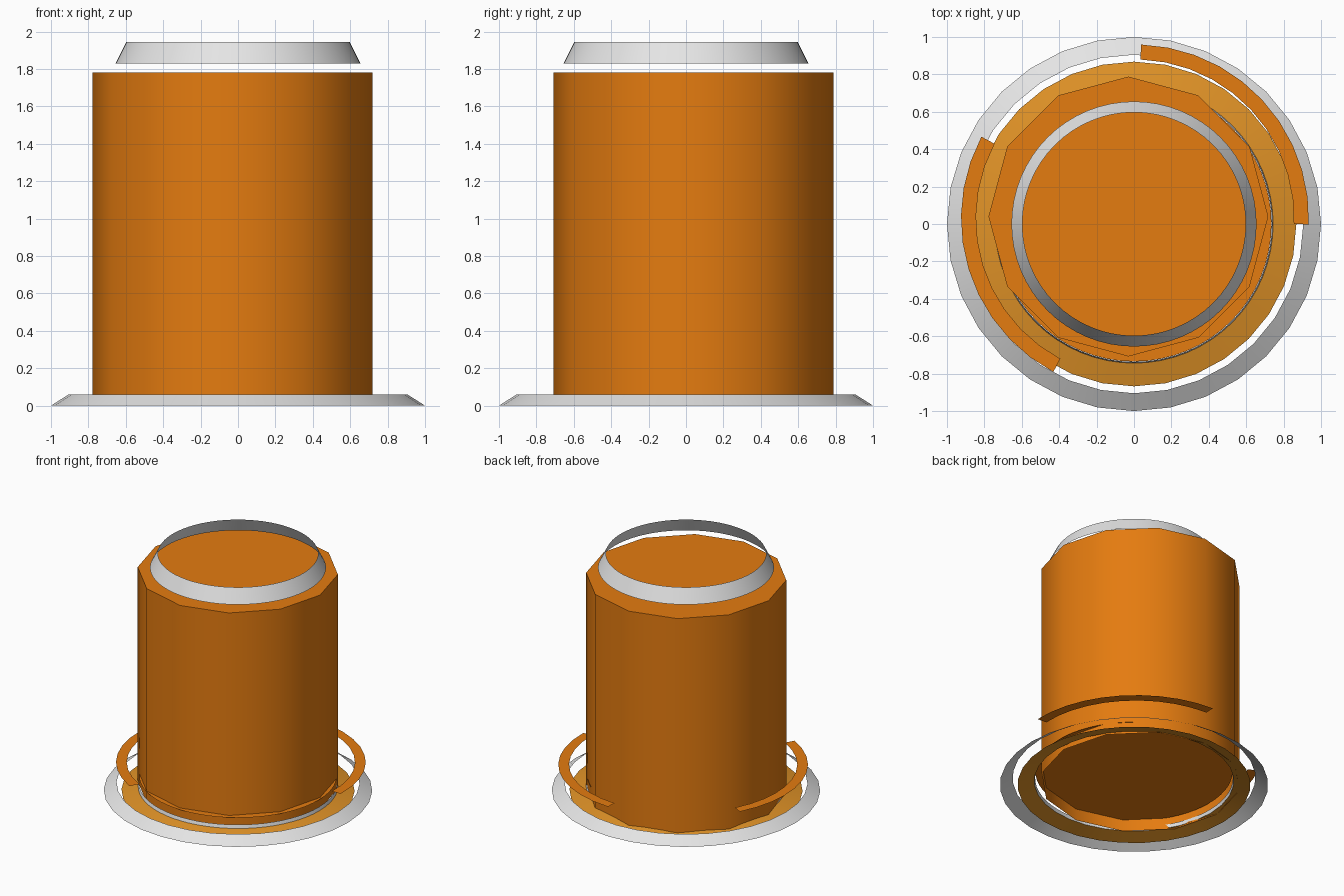
import bpy, math

if "Cube" in bpy.data.objects:
    bpy.data.objects.remove(bpy.data.objects["Cube"])


def material(name, rgb):
    m = bpy.data.materials.new(name)
    m.diffuse_color = (*rgb, 1)
    m.use_nodes = True
    m.node_tree.nodes["Principled BSDF"].inputs["Base Color"].default_value = m.diffuse_color
    return m


ORANGE = material("orange", (0.78, 0.20, 0.005))
AMBER = material("amber", (0.75, 0.29, 0.02))
GREY = material("light grey", (0.78, 0.78, 0.78))


def build(name, verts, faces, mat):
    me = bpy.data.meshes.new(name)
    me.from_pydata(verts, [], faces)
    me.materials.append(mat)
    ob = bpy.data.objects.new(name, me)
    bpy.context.collection.objects.link(ob)
    bpy.ops.object.select_all(action="DESELECT")
    ob.select_set(True)
    bpy.context.view_layer.objects.active = ob
    bpy.ops.object.shade_smooth_by_angle(angle=math.radians(35))
    return ob


def band(name, lower, upper, mat, sides, centre=(0, 0), start=0, sweep=360, cap=False):
    """Strip swept round z between two (radius, height) points."""
    closed = sweep == 360
    count = sides if closed else sides + 1
    verts = []
    for r, z in (lower, upper):
        for i in range(count):
            a = math.radians(start + sweep * i / sides)
            verts.append((centre[0] + r * math.cos(a), centre[1] + r * math.sin(a), z))
    faces = []
    for i in range(sides):
        j = (i + 1) % count
        faces.append((i, j, count + j, count + i))
    if cap:
        faces.append(tuple(range(count, 2 * count)))
    return build(name, verts, faces, mat)


# Base: outer bevel rim, shallow sloped floor, inner lip
band("base_rim", (1.0, 0.0), (0.905, 0.06), GREY, 32)
band("base_floor", (0.868, 0.0), (0.744, 0.032), AMBER, 32)
band("inner_lip", (0.744, 0.032), (0.737, 0.06), GREY, 64)

# Thin plate just above the lip
N = 64
build("lower_plate",
      [(0.735 * math.cos(math.tau * i / N), 0.735 * math.sin(math.tau * i / N), 0.116)
       for i in range(N)], [tuple(range(N))], ORANGE)

# Twelve-sided body, open below and slightly off centre
band("body", (0.748, 0.02), (0.748, 1.78), ORANGE, 12, centre=(-0.03, 0.04), cap=True)

# Open bevel collar floating above the body
band("top_collar", (0.655, 1.83), (0.597, 1.945), GREY, 64)

# Two flat quarter-ring arcs beside the body
for name, start in (("right_arc", -2), ("left_arc", 152)):
    band(name, (0.93, 0.22), (0.85, 0.22), ORANGE, 10, centre=(0.005, 0.03),
         start=start, sweep=90)
